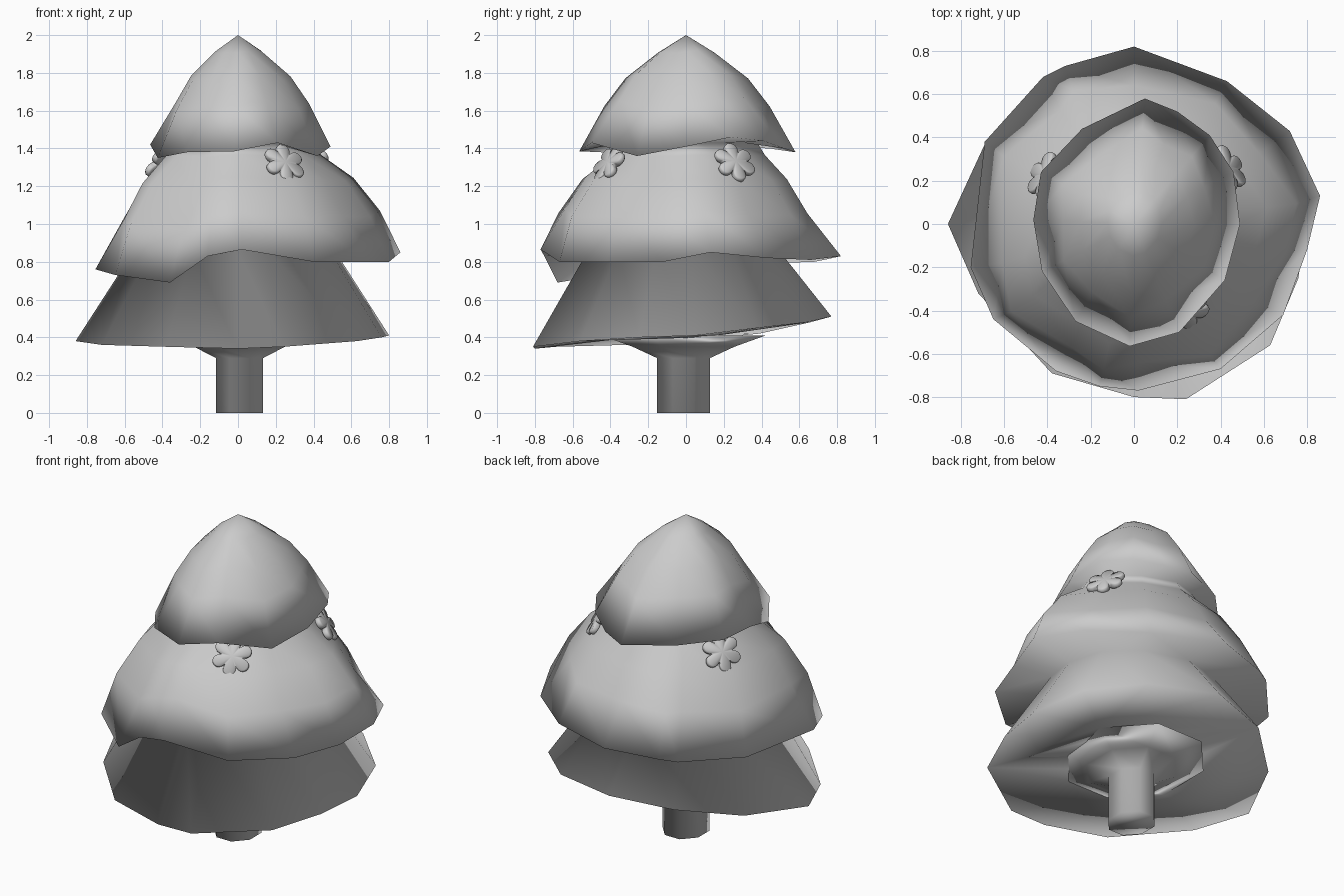
import bpy, bmesh
from math import sin, cos, pi, radians, sqrt
from mathutils import Matrix, Vector

if "Cube" in bpy.data.objects:
    bpy.data.objects.remove(bpy.data.objects["Cube"])


def finish(name, bm):
    bmesh.ops.recalc_face_normals(bm, faces=bm.faces)
    for f in bm.faces:
        f.smooth = True
    me = bpy.data.meshes.new(name)
    bm.to_mesh(me)
    bm.free()
    ob = bpy.data.objects.new(name, me)
    bpy.context.collection.objects.link(ob)
    return ob


def bridge(bm, rings):
    for a, b in zip(rings, rings[1:]):
        n = len(a)
        for i in range(n):
            j = (i + 1) % n
            bm.faces.new((a[i], a[j], b[j], b[i]))


def join(bm, a, b):
    """Connect two rings that have different vertex counts."""
    edges = []
    for r in (a, b):
        for i in range(len(r)):
            pair = (r[i], r[(i + 1) % len(r)])
            edges.append(bm.edges.get(pair) or bm.edges.new(pair))
    bmesh.ops.bridge_loops(bm, edges=edges)


def tier(bm, rim, top_z, upper):
    """Ragged rim scaled up a profile (fraction of radius, fraction of drop,
    ripple, sideways shift)."""
    rings = []
    for f, t, w, dx, dy in upper:
        ring = []
        for i, (x, y, z) in enumerate(rim):
            s = f * (1 + w * (-1) ** i)
            ring.append(bm.verts.new((x * s + dx, y * s + dy, top_z + (z - top_z) * t)))
        rings.append(ring)
    bridge(bm, rings)
    return rings


# Ragged rims of the three branch tiers
top_rim = [(.49, 0, 1.41), (.46, .24, 1.46), (.35, .41, 1.44), (.2, .52, 1.40),
           (.05, .58, 1.38), (-.24, .44, 1.40), (-.43, .24, 1.41),
           (-.465, .02, 1.42), (-.425, -.22, 1.35), (-.27, -.45, 1.38),
           (-.02, -.565, 1.385), (.21, -.5, 1.43), (.42, -.26, 1.36)]
mid_rim = [(.86, .13, .85), (.72, .43, .82), (.43, .66, .81), (0, .82, .83),
           (-.32, .73, .81), (-.42, .68, .80), (-.69, .38, .79),
           (-.755, -.2, .76), (-.65, -.44, .73), (-.36, -.68, .69),
           (-.16, -.75, .83), (.02, -.77, .865), (.4, -.67, .80),
           (.69, -.42, .80), (.8, -.12, .80)]
low_rim = [(.8, .05, .41), (.7, .38, .45), (.43, .64, .48), (0, .77, .51),
           (-.38, .66, .48), (-.68, .39, .42), (-.86, 0, .38),
           (-.72, -.32, .36), (-.38, -.69, .35), (0, -.8, .34),
           (.24, -.81, .35), (.63, -.56, .38), (.76, -.25, .40)]

# Tree body: one continuous smooth skin from the tip down to the trunk
bm = bmesh.new()
top = tier(bm, top_rim, 2.0, [(.26, .15, 0, 0, 0), (.55, .37, .03, 0, 0),
                              (.735, .61, .04, 0, 0), (1, 1, 0, 0, 0)])
tip = bm.verts.new((0, 0, 2.0))
for i in range(len(top[0])):
    bm.faces.new((tip, top[0][i], top[0][(i + 1) % len(top[0])]))
mid = tier(bm, mid_rim, 1.43, [(.46, 0, 0, 0, 0), (.51, .11, 0, 0, 0),
                               (.69, .32, .03, 0, -.015), (.84, .62, .04, 0, -.02),
                               (1, 1, 0, 0, 0)])
low = tier(bm, low_rim, .86, [(.64, 0, 0, 0, 0), (1, 1, 0, 0, 0)])
join(bm, top[-1], mid[0])
join(bm, mid[-1], low[0])

# Flared underside and eight-sided trunk
trunk = [[bm.verts.new((.008 + r * cos(i * pi / 4 + pi / 8),
                        -.013 + r * 1.12 * sin(i * pi / 4 + pi / 8), z))
          for i in range(8)] for z, r in ((.41, .42), (.35, .26), (.29, .135), (0, .135))]
bridge(bm, trunk)
bm.faces.new(trunk[-1])
join(bm, low[-1], trunk[0])
finish("tree", bm)


# Six-lobed snowflake ornaments resting on the middle tier
def snowflake(name, azimuth, radius, z, spin):
    bm = bmesh.new()
    n, c, rp = 72, .081, .036
    outline = []
    for i in range(n):
        a = 2 * pi * i / n
        d = (a + pi / 6) % (pi / 3) - pi / 6
        q = rp * rp - (c * sin(d)) ** 2
        r = max(.064, c * cos(d) + sqrt(q)) if q > 0 else .064
        outline.append((r * cos(a), r * sin(a)))
    rings = [[bm.verts.new((x * s, y * s, h)) for x, y in outline]
             for s, h in ((.93, -.017), (1, -.009), (1, .009), (.93, .017))]
    bridge(bm, rings)
    for ring, h in ((rings[0], -.018), (rings[-1], .018)):
        mid_v = bm.verts.new((0, 0, h))
        for i in range(n):
            bm.faces.new((mid_v, ring[i], ring[(i + 1) % n]))
    ob = finish(name, bm)
    a, tilt = radians(azimuth), radians(33)
    normal = Vector((cos(a) * cos(tilt), sin(a) * cos(tilt), sin(tilt)))
    ob.matrix_world = (Matrix.Translation((radius * cos(a), radius * sin(a), z))
                       @ normal.to_track_quat('Z', 'Y').to_matrix().to_4x4()
                       @ Matrix.Rotation(radians(spin), 4, 'Z'))


snowflake("snowflake_front", -59, .475, 1.32, 20)
snowflake("snowflake_right", 31, .50, 1.325, 30)
snowflake("snowflake_back", 151, .465, 1.32, 30)
